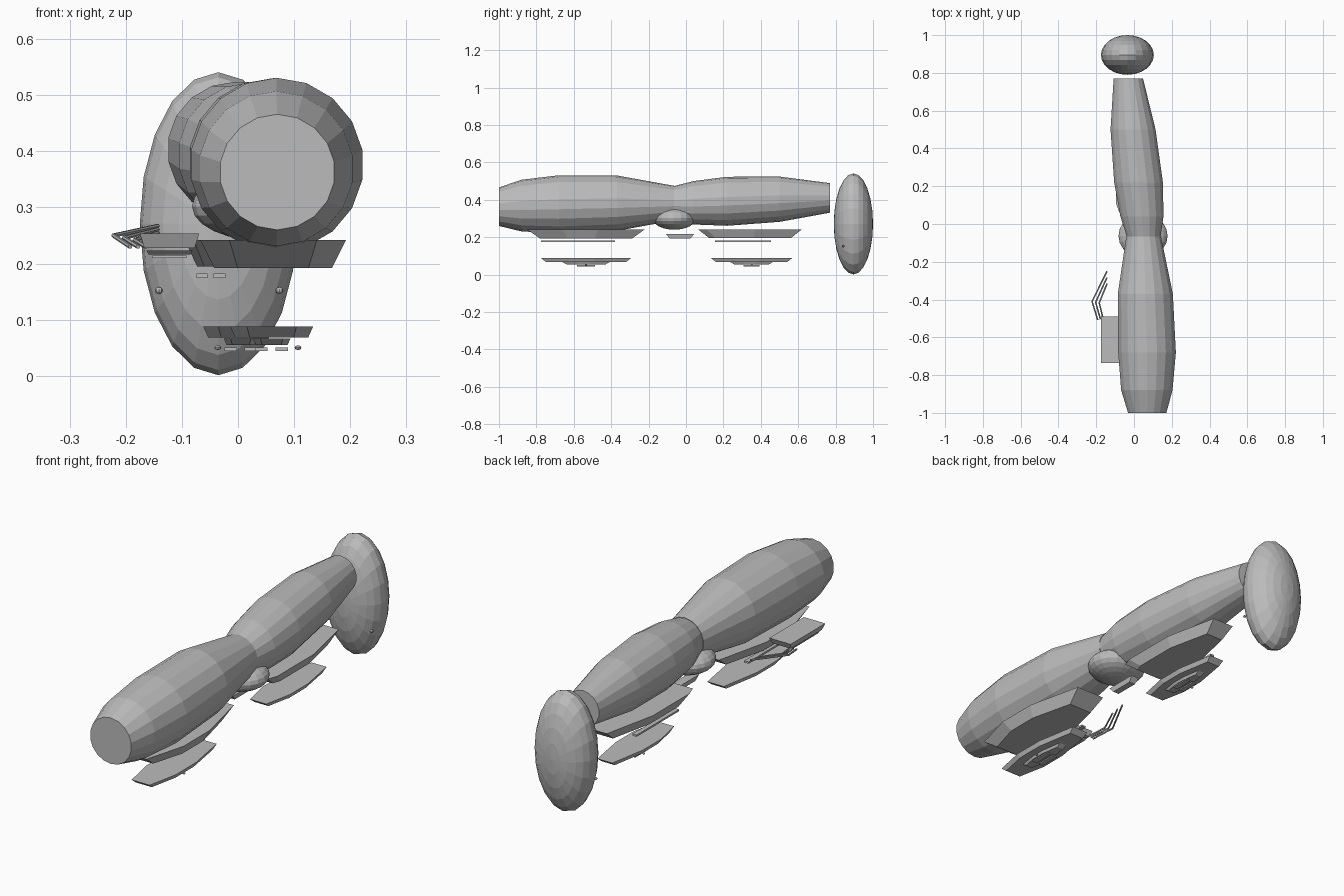
import bpy, bmesh, math
from mathutils import Matrix, Vector

if "Cube" in bpy.data.objects:
    bpy.data.objects.remove(bpy.data.objects["Cube"])

grey = bpy.data.materials.new("plain grey")
grey.diffuse_color = (0.5, 0.5, 0.5, 1)
grey.use_nodes = True
grey.node_tree.nodes["Principled BSDF"].inputs["Base Color"].default_value = grey.diffuse_color


def finish(name, bm):
    bmesh.ops.recalc_face_normals(bm, faces=bm.faces)
    me = bpy.data.meshes.new(name)
    bm.to_mesh(me)
    bm.free()
    me.materials.append(grey)
    ob = bpy.data.objects.new(name, me)
    bpy.context.collection.objects.link(ob)
    return ob


def skin(name, rings):
    """Bridge a list of equal-length point rings and cap both ends."""
    bm = bmesh.new()
    vs = [[bm.verts.new(p) for p in ring] for ring in rings]
    n = len(vs[0])
    for a, b in zip(vs, vs[1:]):
        for i in range(n):
            j = (i + 1) % n
            bm.faces.new((a[i], a[j], b[j], b[i]))
    bm.faces.new(vs[0])
    bm.faces.new(vs[-1])
    return finish(name, bm)


def barrel(name, stations, n=18):
    """stations: (y, centre x, centre z, radius)"""
    skin(name, [[(x + r * math.sin(2 * math.pi * i / n), y, z + r * math.cos(2 * math.pi * i / n))
                 for i in range(n)] for y, x, z, r in stations])


def ellipsoid(name, centre, radii, seg=20, rings=12, pole_y=False):
    bm = bmesh.new()
    bmesh.ops.create_uvsphere(bm, u_segments=seg, v_segments=rings, radius=1)
    if pole_y:
        bmesh.ops.rotate(bm, verts=bm.verts, matrix=Matrix.Rotation(math.pi / 2, 3, 'X'))
    bmesh.ops.scale(bm, verts=bm.verts, vec=radii)
    bmesh.ops.translate(bm, verts=bm.verts, vec=centre)
    finish(name, bm)


BOAT = [(0, .6), (.3, 1), (.6, 1), (1, .55)]
BLUNT = [(0, .85), (.08, 1), (.55, 1), (1, .5)]
RECT = [(0, 1), (1, 1)]


def slab(name, cx, half, y0, y1, top, bottom, inset_x=0, inset_y=0, plan=BOAT):
    """Plate with a symmetric plan outline, tapering towards its underside."""
    def outline(h, a, b, z):
        right = [(cx + w * h, a + t * (b - a), z) for t, w in plan]
        left = [(cx - w * h, a + t * (b - a), z) for t, w in reversed(plan)]
        return right + left
    skin(name, [outline(half, y0, y1, top),
                outline(half - inset_x, y0 + inset_y, y1 - inset_y, bottom)])


def tube(name, pts, r=0.004, n=6):
    """Thin bent rod through the points."""
    pts = [Vector(p) for p in pts]
    rings = []
    for i, p in enumerate(pts):
        d = (pts[min(i + 1, len(pts) - 1)] - pts[max(i - 1, 0)]).normalized()
        s = d.cross(Vector((0, 0, 1))).normalized()
        u = s.cross(d)
        rings.append([p + r * (math.cos(2 * math.pi * k / n) * s + math.sin(2 * math.pi * k / n) * u)
                      for k in range(n)])
    skin(name, rings)


# Two main barrels meeting at the joint
barrel("front_barrel", [(-1, .07, .363, .103), (-.88, .068, .369, .138), (-.68, .069, .376, .155),
                        (-.37, .06, .382, .148), (-.065, .051, .382, .093)])
barrel("rear_barrel", [(-.065, .051, .382, .091), (.04, .042, .384, .116), (.22, .024, .392, .131),
                       (.5, -.005, .403, .121), (.77, -.03, .41, .079)])

# Tall rear ellipsoid with two small knobs, and the ball under the joint
ellipsoid("rear_dome", (-.035, .895, .271), (.14, .105, .27), pole_y=True)
for x in (-.141, .074):
    ellipsoid("dome_knob", (x, .84, .152), (.007, .007, .006), 8, 6)
ellipsoid("joint_ball", (.048, -.063, .302), (.13, .117, .062))
slab("joint_foot", .03, .02, -.107, .043, .216, .193, .005, .02, RECT)

# Under-barrel slabs
slab("front_slab", .0625, .13, -.85, -.22, .242, .192, .025, .07)
slab("rear_slab", .012, .107, .064, .62, .242, .195, .022, .06, BLUNT)

# Long thin bars
slab("front_bar", -.033, .011, -.775, -.38, .182, .174, plan=RECT)
slab("rear_bar", -.064, .01, .155, .455, .182, .174, plan=RECT)

# Lower plates, each with a stepped underside, strips and knobs
for tag, cx, half, y0, y1 in (("front", .06, .074, -.775, -.294), ("rear", .005, .067, .134, .567)):
    ym, ln = (y0 + y1) / 2, y1 - y0
    slab(tag + "_lower_plate", cx, half, y0, y1, .088, .068, .009, .025)
    slab(tag + "_lower_step", cx, half * .45, ym - ln * .26, ym + ln * .26, .066, .055, .005, .02)
    for s in (-1, 1):
        slab(tag + "_strip", cx + s * .018, .011, ym - ln * .1, ym + ln * .1, .05, .044, plan=RECT)
    ellipsoid(tag + "_plate_knob", (cx + (.047 if tag == "front" else -.041), ym, .05),
              (.006, .006, .004), 8, 6)

# Side plate with stacked undersides
slab("side_plate", -.122, .053, -.735, -.49, .254, .228, .008, .012, RECT)
slab("side_plate_step", -.122, .041, -.71, -.515, .223, .216, .004, .01, RECT)
slab("side_plate_base", -.122, .03, -.69, -.535, .214, .21, plan=RECT)

# Three bent prongs beside the side plate
for i in range(3):
    tube("prong", [(-.143, -.25 - .033 * i, .267 - .006 * i),
                   (-.222 + .019 * i, -.41 - .004 * i, .25 - .004 * i),
                   (-.192 + .014 * i, -.508 + .004 * i, .23)])
